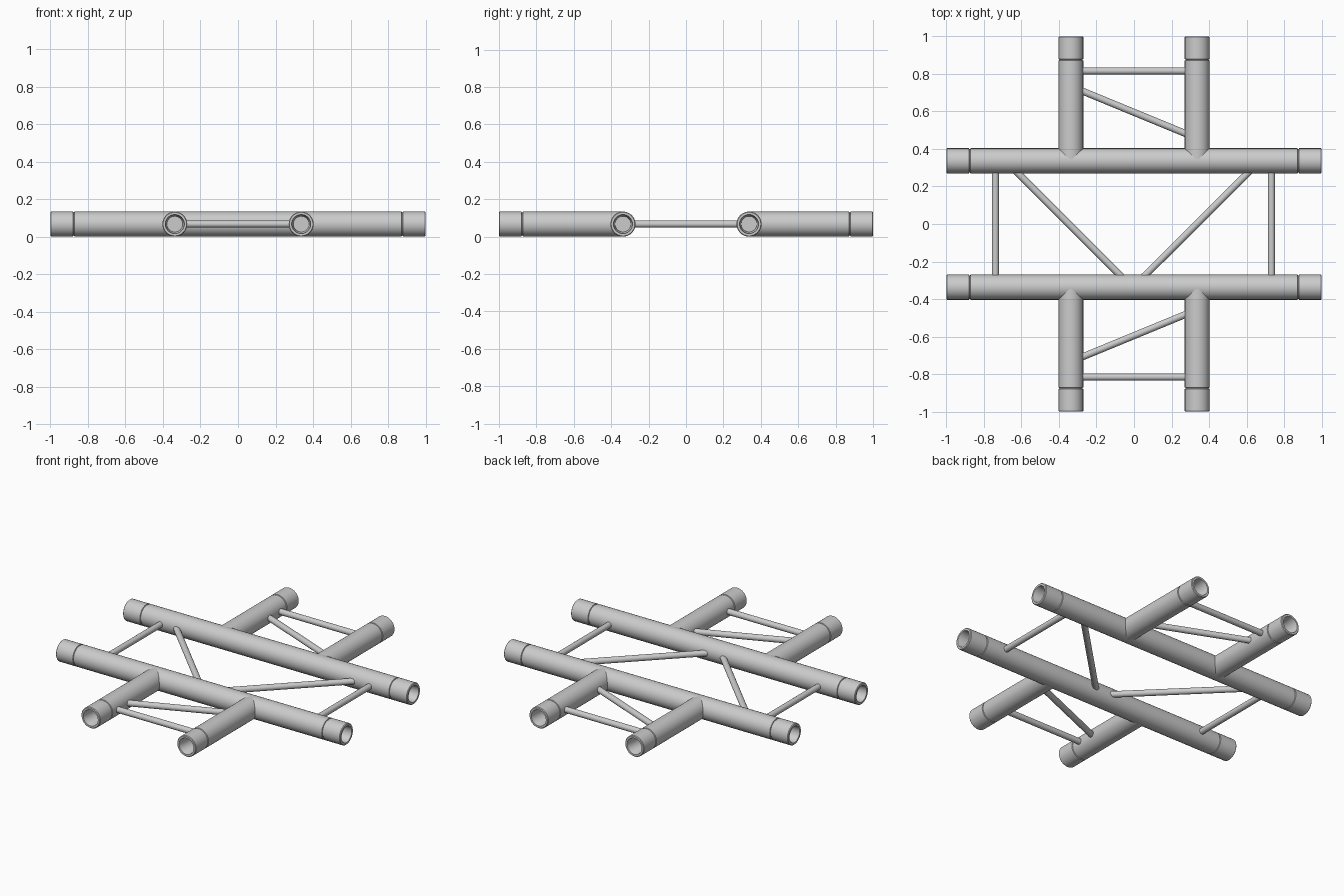
import bpy, bmesh, math
from mathutils import Vector

if "Cube" in bpy.data.objects:
    bpy.data.objects.remove(bpy.data.objects["Cube"])

R = 0.067      # chord radius, also the height of every tube axis
C = 0.337      # chord offset from the centre
BR = 0.0187    # brace radius


def lathe(name, profile, start, direction, segs=48):
    """Revolve (distance along axis, radius) points around an axis."""
    bm = bmesh.new()
    rot = Vector((0, 0, 1)).rotation_difference(Vector(direction).normalized())
    rings = []
    for d, r in profile:
        ring = []
        for i in range(segs):
            a = 2 * math.pi * i / segs
            p = Vector((r * math.cos(a), r * math.sin(a), d))
            ring.append(bm.verts.new(rot @ p + Vector(start)))
        rings.append(ring)
    for a, b in zip(rings, rings[1:]):
        for i in range(segs):
            j = (i + 1) % segs
            bm.faces.new((a[i], a[j], b[j], b[i]))
    bm.faces.new(rings[0])
    bm.faces.new(rings[-1])
    bmesh.ops.recalc_face_normals(bm, faces=bm.faces)
    mesh = bpy.data.meshes.new(name)
    bm.to_mesh(mesh)
    bm.free()
    ob = bpy.data.objects.new(name, mesh)
    bpy.context.collection.objects.link(ob)
    bpy.ops.object.select_all(action='DESELECT')
    ob.select_set(True)
    bpy.context.view_layer.objects.active = ob
    bpy.ops.object.shade_smooth_by_angle(angle=math.radians(30))
    return ob


def coupler_end(r):
    """Half tube from axis position 0.8 to 1: weld groove, lip, conical socket."""
    return [(0.872, r), (0.874, r - 0.005), (0.878, r - 0.005), (0.88, r),
            (0.996, r), (1.0, r - 0.004), (1.0, 0.051), (0.995, 0.049),
            (0.88, 0.042)]


def brace(name, a, b):
    a, b = Vector((*a, R)), Vector((*b, R))
    length = (b - a).length
    lathe(name, [(0, BR), (length, BR)], a, b - a, 24)


# Two main chords with a coupler at each end
end = coupler_end(R)
chord = [(-d, r) for d, r in reversed(end)] + end
for side, y in (("front", -C), ("back", C)):
    lathe(f"{side}_chord", chord, (0, y, R), (1, 0, 0))

# Four branch tubes, their inner ends buried in the chords
r = R - 0.0005
for side, s in (("front", -1), ("back", 1)):
    for hand, x in (("left", -C), ("right", C)):
        lathe(f"{side}_{hand}_branch", [(C, r)] + coupler_end(r),
              (x, 0, R), (0, s, 0))
    # Straight and slanted braces between the branches
    brace(f"{side}_straight_brace", (-0.3, s * 0.816), (0.3, s * 0.816))
    brace(f"{side}_slanted_brace", (-0.3, s * 0.719), (0.3, s * 0.472))

# Braces between the main chords
for hand, x, top, low in (("left", -0.739, -0.645, -0.05),
                          ("right", 0.733, 0.633, 0.036)):
    brace(f"{hand}_cross_brace", (x, -0.3), (x, 0.3))
    brace(f"{hand}_diagonal_brace", (low, -0.297), (top, 0.297))
